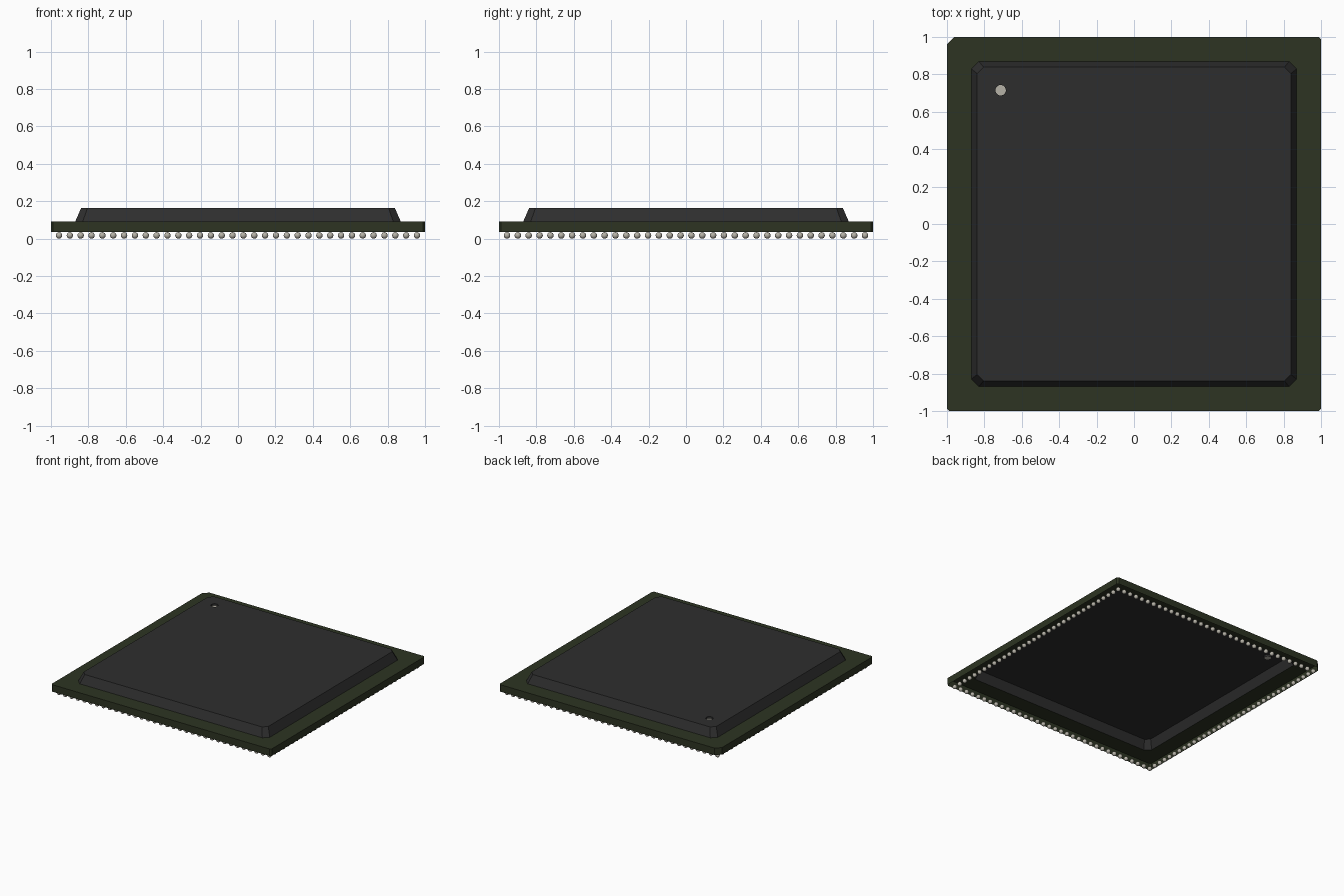
import bpy, bmesh, math

cube = bpy.data.objects.get("Cube")
if cube:
    bpy.data.objects.remove(cube, do_unlink=True)


def material(name, rgb):
    m = bpy.data.materials.new(name)
    m.use_nodes = True
    m.diffuse_color = (*rgb, 1)
    bsdf = m.node_tree.nodes["Principled BSDF"]
    bsdf.inputs["Base Color"].default_value = (*rgb, 1)
    bsdf.inputs["Roughness"].default_value = 0.7
    return m


GREEN = material("dark_green_board", (0.026, 0.034, 0.016))
BLACK = material("charcoal_resin", (0.027, 0.027, 0.027))
SOLDER = material("pale_solder", (0.47, 0.45, 0.39))

BALL = 0.0175
BOARD_BASE, BOARD_TOP, CAP_TOP = 0.035, 0.092, 0.163
CAP_HALF = 0.87
DOT_X, DOT_Y, DOT_R, DOT_DEPTH = -0.713, 0.715, 0.028, 0.015


def cut_square(half, cuts):
    """Square outline with cut corners, starting at (+x, +y), anticlockwise."""
    pts = []
    for (sx, sy), c in zip(((1, 1), (-1, 1), (-1, -1), (1, -1)), cuts):
        pair = [(sx * half, sy * (half - c)), (sx * (half - c), sy * half)]
        pts += pair if sx * sy > 0 else pair[::-1]
    return pts


def circle(x, y, r, n=24):
    return [(x + r * math.cos(2 * math.pi * i / n),
             y + r * math.sin(2 * math.pi * i / n)) for i in range(n)]


def loop(bm, pts, z):
    return [bm.verts.new((x, y, z)) for x, y in pts]


def wall(bm, low, high):
    for i in range(len(low)):
        j = (i + 1) % len(low)
        bm.faces.new((low[i], low[j], high[j], high[i]))


def fill_between(bm, outer, inner):
    edges = []
    for ring in (outer, inner):
        for i, v in enumerate(ring):
            w = ring[(i + 1) % len(ring)]
            edges.append(bm.edges.get((v, w)) or bm.edges.new((v, w)))
    bmesh.ops.triangle_fill(bm, use_beauty=True, use_dissolve=False,
                            edges=edges, normal=(0, 0, 1))


def finish(bm, name, mat):
    mesh = bpy.data.meshes.new(name)
    bm.to_mesh(mesh)
    bm.free()
    mesh.materials.append(mat)
    ob = bpy.data.objects.new(name, mesh)
    bpy.context.collection.objects.link(ob)
    return ob


# Board: open-bottomed rim with one larger cut corner as the orientation key
bm = bmesh.new()
outline = cut_square(1.0, (0.012, 0.04, 0.012, 0.012))
low, high = loop(bm, outline, BOARD_BASE), loop(bm, outline, BOARD_TOP)
wall(bm, low, high)
fill_between(bm, high, loop(bm, cut_square(CAP_HALF, [0.04] * 4), BOARD_TOP))
finish(bm, "board", GREEN)

# Moulded cap: sloped walls, flat top, round recess near the key corner
bm = bmesh.new()
base = loop(bm, cut_square(CAP_HALF, [0.04] * 4), BOARD_TOP)
top = loop(bm, cut_square(CAP_HALF - 0.031, [0.034] * 4), CAP_TOP)
wall(bm, base, top)
rim = loop(bm, circle(DOT_X, DOT_Y, DOT_R), CAP_TOP)
floor = loop(bm, circle(DOT_X, DOT_Y, DOT_R), CAP_TOP - DOT_DEPTH)
wall(bm, rim, floor)
fill_between(bm, top, rim)
finish(bm, "cap", BLACK)

# Pale marker at the bottom of the recess
bm = bmesh.new()
bm.faces.new(loop(bm, circle(DOT_X, DOT_Y, DOT_R), CAP_TOP - DOT_DEPTH))
finish(bm, "corner_marker", SOLDER)

# One row of solder balls around the perimeter
COUNT, REACH = 34, 0.957
bm = bmesh.new()
steps = [-REACH + 2 * REACH * i / (COUNT - 1) for i in range(COUNT)]
for i, x in enumerate(steps):
    for j, y in enumerate(steps):
        if i in (0, COUNT - 1) or j in (0, COUNT - 1):
            new = bmesh.ops.create_uvsphere(bm, u_segments=14, v_segments=8,
                                            radius=BALL)["verts"]
            bmesh.ops.translate(bm, verts=new, vec=(x, y, BALL))
for f in bm.faces:
    f.smooth = True
finish(bm, "solder_balls", SOLDER)
